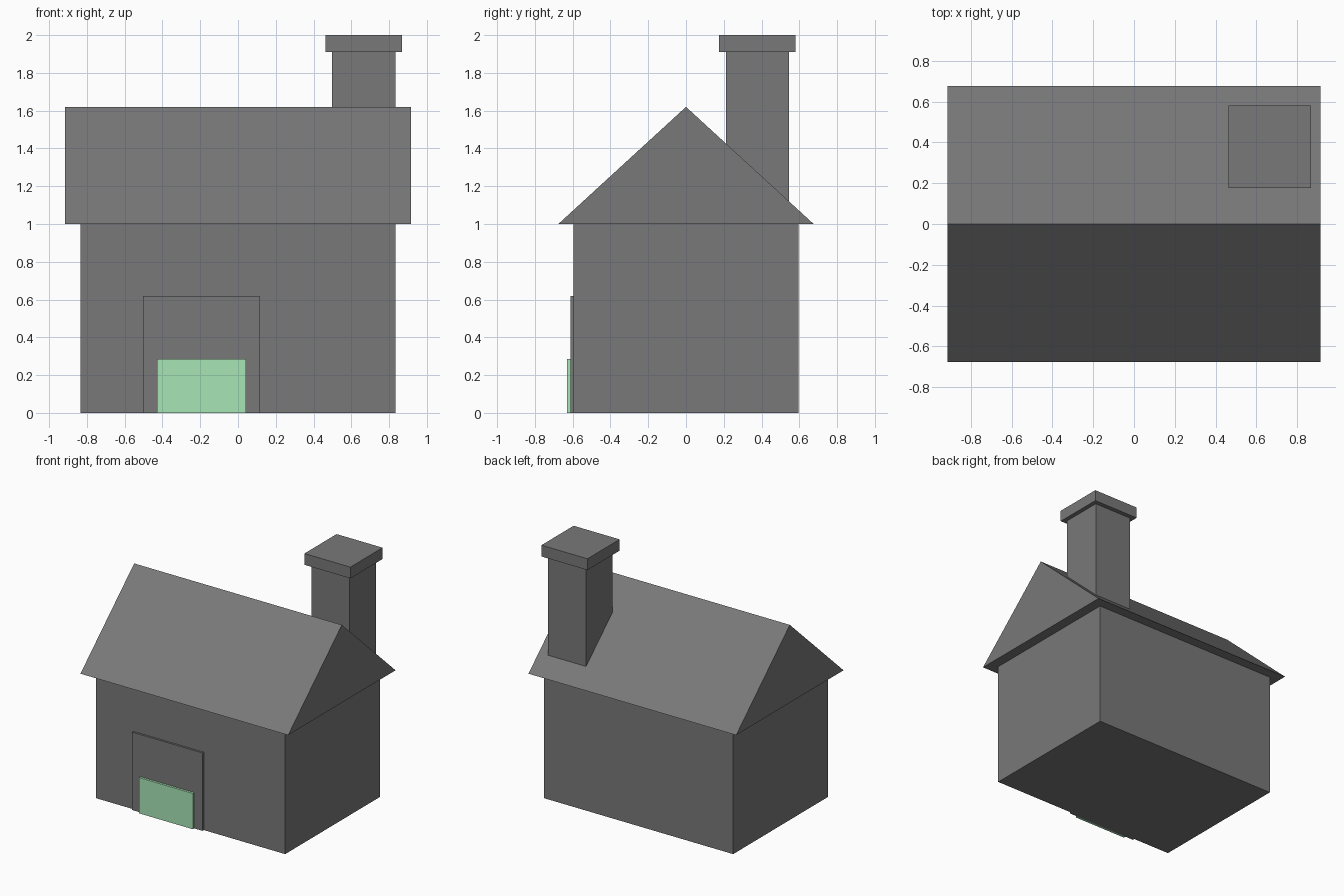
import bpy

if "Cube" in bpy.data.objects:
    bpy.data.objects.remove(bpy.data.objects["Cube"])


def material(name, colour):
    m = bpy.data.materials.new(name)
    m.diffuse_color = (*colour, 1)
    m.use_nodes = True
    m.node_tree.nodes["Principled BSDF"].inputs["Base Color"].default_value = m.diffuse_color
    return m


grey = material("grey", (0.19, 0.19, 0.19))
green = material("pale_green", (0.39, 0.78, 0.46))


def solid(name, verts, faces, mat):
    mesh = bpy.data.meshes.new(name)
    mesh.from_pydata(verts, [], faces)
    mesh.materials.append(mat)
    obj = bpy.data.objects.new(name, mesh)
    bpy.context.collection.objects.link(obj)
    return obj


def box(name, xs, ys, zs, mat=grey):
    verts = [(x, y, z) for x in xs for y in ys for z in zs]
    faces = [(0, 1, 3, 2), (4, 6, 7, 5), (0, 4, 5, 1),
             (2, 3, 7, 6), (0, 2, 6, 4), (1, 5, 7, 3)]
    return solid(name, verts, faces, mat)


# House walls
box("walls", (-0.833, 0.833), (-0.596, 0.596), (0, 1.0))

# Gabled roof: triangular prism along x
w, d = 0.915, 0.676
profile = [(-d, 1.0), (d, 1.0), (0, 1.62)]
solid("roof", [(x, y, z) for x in (-w, w) for y, z in profile],
      [(0, 2, 1), (3, 4, 5), (0, 1, 4, 3), (1, 2, 5, 4), (2, 0, 3, 5)], grey)

# Chimney rising out of the back slope, with its cap
box("chimney", (0.498, 0.833), (0.211, 0.546), (1.05, 1.91))
box("chimney_cap", (0.462, 0.867), (0.176, 0.581), (1.91, 2.0))

# Door panel with the green plate in front of it
box("door", (-0.504, 0.117), (-0.612, -0.596), (0, 0.62))
box("door_plate", (-0.43, 0.043), (-0.63, -0.612), (0, 0.285), green)
